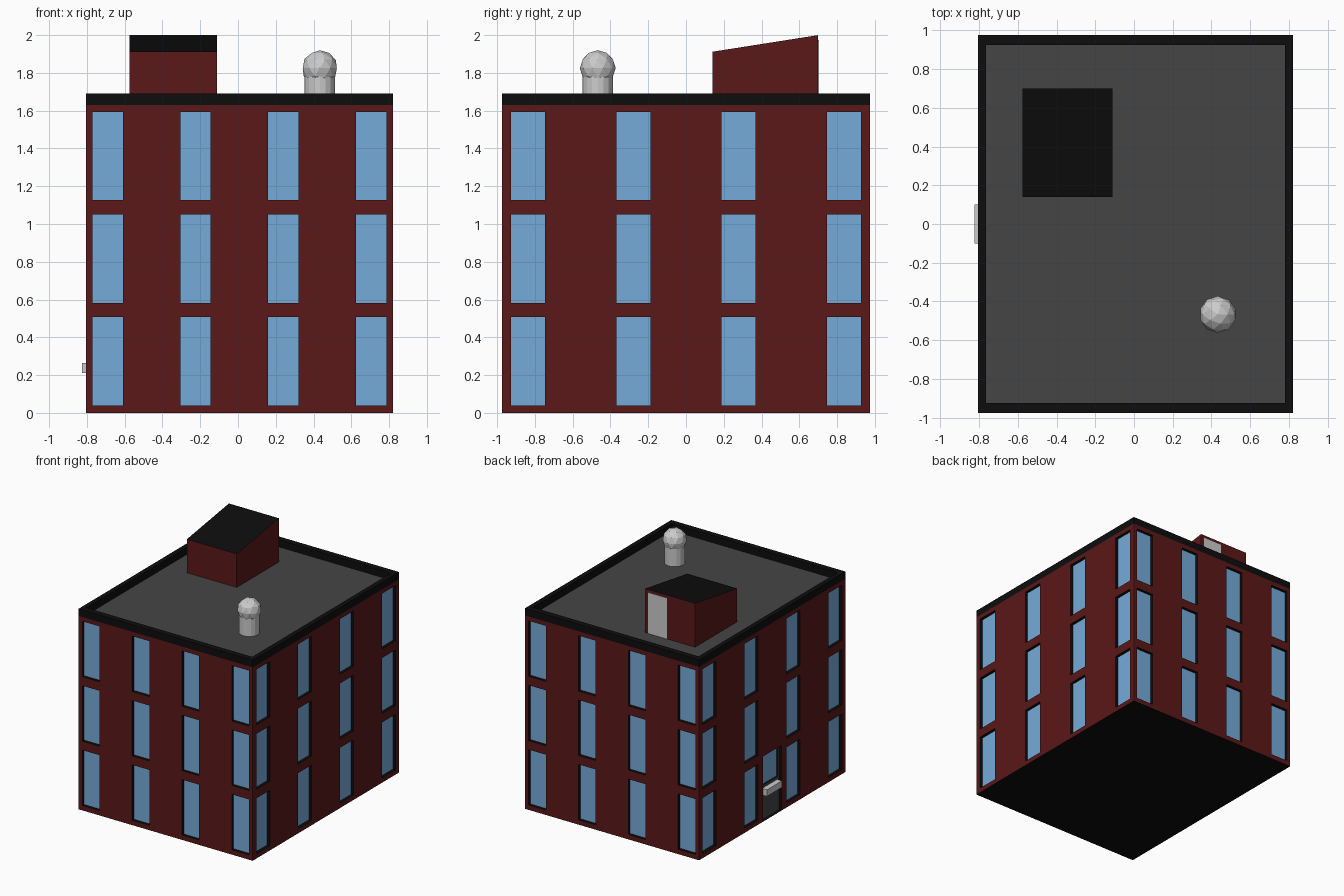
import bpy, bmesh
from mathutils import Vector

if "Cube" in bpy.data.objects:
    bpy.data.objects.remove(bpy.data.objects["Cube"])

CX, HX, HY = 0.0075, 0.8125, 0.975     # building centre and half sizes
ROOF, TOP, DEPTH = 1.63, 1.69, 0.025   # roof level, parapet top, recess depth


def material(name, r, g, b):
    m = bpy.data.materials.new(name)
    m.diffuse_color = (r, g, b, 1)
    m.use_nodes = True
    m.node_tree.nodes["Principled BSDF"].inputs["Base Color"].default_value = m.diffuse_color
    return m


BRICK = material("brick", 0.105, 0.009, 0.009)
BLACK = material("black_trim", 0.004, 0.004, 0.004)
GLASS = material("window_glass", 0.18, 0.41, 0.70)
DARK = material("dark_grey", 0.06, 0.06, 0.06)


def finish(bm, name, mats=()):
    me = bpy.data.meshes.new(name)
    bm.to_mesh(me)
    bm.free()
    for m in mats:
        me.materials.append(m)
    ob = bpy.data.objects.new(name, me)
    bpy.context.collection.objects.link(ob)
    return ob


def box(name, lo, hi, mat=None):
    bm = bmesh.new()
    bmesh.ops.create_cube(bm, size=1)
    for v in bm.verts:
        v.co = [a + (c + 0.5) * (b - a) for a, b, c in zip(lo, hi, v.co)]
    return finish(bm, name, [mat] if mat else [])


def sheet(name, corners, mat):
    bm = bmesh.new()
    bm.faces.new([bm.verts.new(c) for c in corners])
    return finish(bm, name, [mat])


def wall(name, normal, half_out, half_len, centres, width, door=False):
    """Brick wall with recessed openings, drawn in (u, z, depth) coordinates."""
    n = Vector(normal)
    t = Vector((0, 0, 1)).cross(n)
    bm = bmesh.new()

    def corners(r, d):
        u0, u1, z0, z1 = r
        return [Vector((CX, 0, z)) + n * (half_out - d) + t * u
                for u, z in ((u0, z0), (u1, z0), (u1, z1), (u0, z1))]

    def quad(pts, mat):
        bm.faces.new([bm.verts.new(p) for p in pts]).material_index = mat

    def panel(rect, holes, d, mat):
        us = sorted({u for r in [rect] + holes for u in r[:2]})
        zs = sorted({z for r in [rect] + holes for z in r[2:]})
        for u0, u1 in zip(us, us[1:]):
            for z0, z1 in zip(zs, zs[1:]):
                u, z = (u0 + u1) / 2, (z0 + z1) / 2
                if not any(a < u < b and c < z < e for a, b, c, e in holes):
                    quad(corners((u0, u1, z0, z1), d), mat)

    def reveal(r, d0, d1):
        o, i = corners(r, d0), corners(r, d1)
        for k in range(4):
            j = (k + 1) % 4
            quad((o[k], o[j], i[j], i[k]), 1)

    windows = [(c - width / 2, c + width / 2, z, z + 0.468)
               for c in centres for z in (0.04, 0.583, 1.126)]
    holes = list(windows)
    for r in windows:
        reveal(r, 0, DEPTH)
        quad(corners(r, DEPTH), 2)
    if door:
        frame, pane = (-0.125, 0.125, 0, 0.55), (-0.105, 0.105, 0.29, 0.53)
        holes.append(frame)
        reveal(frame, 0, DEPTH)
        panel(frame, [pane], DEPTH, 3)
        reveal(pane, DEPTH, DEPTH + 0.01)
        quad(corners(pane, DEPTH + 0.01), 2)
    panel((-half_len, half_len, 0, ROOF), holes, 0, 0)
    finish(bm, name, [BRICK, BLACK, GLASS, DARK])


# Four walls with windows, and a door on the left side
cols_x = (-0.6975, -0.2325, 0.2325, 0.6975)
cols_y = (-0.8375, -0.279, 0.279, 0.8375)
wall("front_wall", (0, -1, 0), HY, HX, cols_x, 0.16)
wall("back_wall", (0, 1, 0), HY, HX, cols_x, 0.16)
wall("right_wall", (1, 0, 0), HX, HY, cols_y, 0.18)
wall("left_wall", (-1, 0, 0), HX, HY, cols_y, 0.18, door=True)
box("door_push_bar", (-0.825, -0.1, 0.21), (-0.78, 0.1, 0.265))

# Underside and flat roof
x0, x1 = CX - HX, CX + HX
sheet("underside", [(x0, -HY, 0), (x0, HY, 0), (x1, HY, 0), (x1, -HY, 0)], BLACK)
sheet("roof", [(x0, -HY, ROOF), (x1, -HY, ROOF), (x1, HY, ROOF), (x0, HY, ROOF)], DARK)

# Parapet around the roof
px, py = 0.04, 0.05
for s, side in ((-1, "front"), (1, "back")):
    ya, yb = sorted((s * HY, s * (HY - py)))
    box(side + "_parapet", (x0, ya, ROOF), (x1, yb, TOP), BLACK)
for s, side in ((-1, "left"), (1, "right")):
    xa, xb = sorted((CX + s * HX, CX + s * (HX - px)))
    box(side + "_parapet", (xa, -HY + py, ROOF), (xb, HY - py, TOP), BLACK)

# Stair house: side profile extruded along x, black sloping top
profile = [(0.14, ROOF), (0.70, ROOF), (0.70, 2.0), (0.14, 1.912)]
bm = bmesh.new()
face = bm.faces.new([bm.verts.new((-0.575, y, z)) for y, z in profile])
ext = bmesh.ops.extrude_face_region(bm, geom=[face])
for v in ext["geom"]:
    if isinstance(v, bmesh.types.BMVert):
        v.co.x = -0.11
bmesh.ops.recalc_face_normals(bm, faces=bm.faces)
for f in bm.faces:
    f.material_index = int(f.normal.z > 0.5)
finish(bm, "stair_house", [BRICK, BLACK])
box("stair_house_door", (-0.315, 0.69, ROOF), (-0.14, 0.703, 1.975))

# Roof vent: short pipe with a faceted ball cap
bpy.ops.mesh.primitive_cylinder_add(vertices=16, radius=0.08, depth=0.16,
                                    location=(0.433, -0.467, ROOF + 0.08))
bpy.context.object.name = "vent_pipe"
bpy.ops.mesh.primitive_ico_sphere_add(subdivisions=2, radius=0.095,
                                      location=(0.433, -0.467, 1.825))
bpy.context.object.name = "vent_cap"
